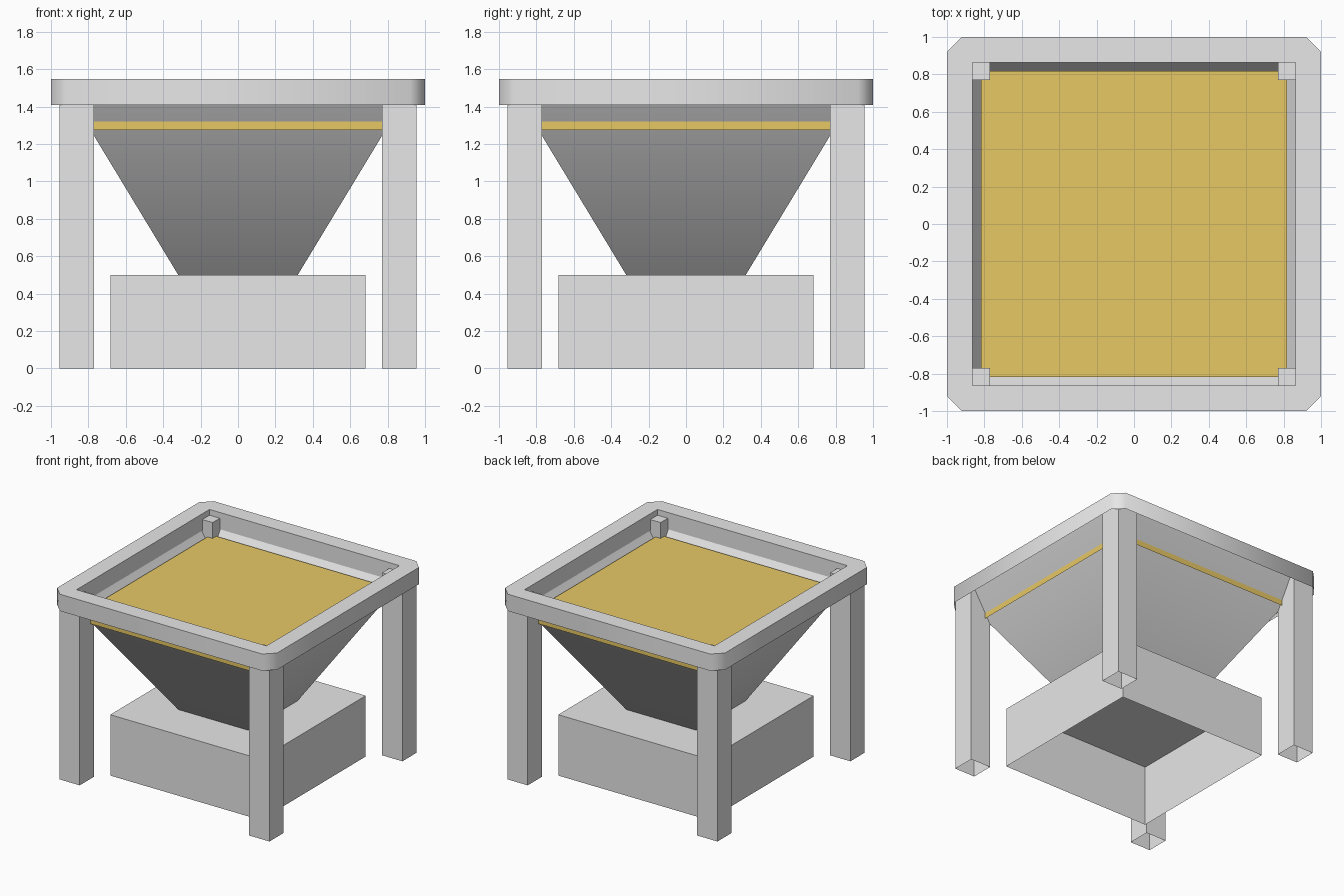
import bpy, bmesh, math

if "Cube" in bpy.data.objects:
    bpy.data.objects.remove(bpy.data.objects["Cube"])


def material(name, rgb):
    m = bpy.data.materials.new(name)
    m.diffuse_color = (*rgb, 1)
    m.use_nodes = True
    m.node_tree.nodes["Principled BSDF"].inputs["Base Color"].default_value = m.diffuse_color
    return m


grey = material("light grey", (0.8, 0.8, 0.8))
gold = material("straw gold", (0.8, 0.58, 0.13))


def square(h, z, cx=0, cy=0):
    return [(cx + sx * h, cy + sy * h, z) for sx, sy in ((-1, -1), (1, -1), (1, 1), (-1, 1))]


def finish(name, bm, mat, smooth=False):
    me = bpy.data.meshes.new(name)
    bm.to_mesh(me)
    bm.free()
    me.materials.append(mat)
    ob = bpy.data.objects.new(name, me)
    bpy.context.collection.objects.link(ob)
    if smooth:
        bpy.ops.object.select_all(action='DESELECT')
        ob.select_set(True)
        bpy.context.view_layer.objects.active = ob
        bpy.ops.object.shade_smooth_by_angle(angle=math.radians(60))
    return ob


def block(name, mat, h, z0, z1, cx=0, cy=0):
    """Square block, open underneath."""
    bm = bmesh.new()
    lo = [bm.verts.new(p) for p in square(h, z0, cx, cy)]
    hi = [bm.verts.new(p) for p in square(h, z1, cx, cy)]
    for i in range(4):
        j = (i + 1) % 4
        bm.faces.new((lo[i], lo[j], hi[j], hi[i]))
    bm.faces.new(hi)
    return finish(name, bm, mat)


# Base box
block("base_box", grey, 0.683, 0, 0.5)

# Filling that shows as a thin band outside the funnel
block("filling", gold, 0.817, 1.275, 1.37)

# Four legs
for sx, fx in ((-1, "left"), (1, "right")):
    for sy, fy in ((-1, "front"), (1, "back")):
        block(f"{fy}_{fx}_leg", grey, 0.0925, 0, 1.5, sx * 0.8625, sy * 0.8625)

# Funnel, open at the top: four separate sides, each rounded into its floor part
bm = bmesh.new()
lo, hi = square(0.32, 0.501), square(0.925, 1.5)
for i in range(4):
    j = (i + 1) % 4
    a, b, c, d, m = [bm.verts.new(p) for p in (lo[i], lo[j], hi[j], hi[i], (0, 0, 0.501))]
    bm.faces.new((a, b, c, d))
    bm.faces.new((b, a, m))
finish("funnel", bm, grey, smooth=True)

# Top rim: chamfered outside, square inside, open underneath
bm = bmesh.new()
c, z0, z1 = 0.92, 1.41, 1.548
outline = [(-c, -1), (c, -1), (1, -c), (1, c), (c, 1), (-c, 1), (-1, c), (-1, -c)]
out_lo = [bm.verts.new((x, y, z0)) for x, y in outline]
out_hi = [bm.verts.new((x, y, z1)) for x, y in outline]
in_lo = [bm.verts.new(p) for p in square(0.863, z0)]
in_hi = [bm.verts.new(p) for p in square(0.863, z1)]
for i in range(8):
    j = (i + 1) % 8
    bm.faces.new((out_lo[i], out_lo[j], out_hi[j], out_hi[i]))
for i in range(4):
    j = (i + 1) % 4
    a, b, n = 2 * i, 2 * i + 1, (2 * i + 2) % 8
    bm.faces.new((in_lo[j], in_lo[i], in_hi[i], in_hi[j]))
    bm.faces.new((out_hi[a], out_hi[b], in_hi[j], in_hi[i]))
    bm.faces.new((out_hi[b], out_hi[n], in_hi[j]))
finish("top_rim", bm, grey, smooth=True)
